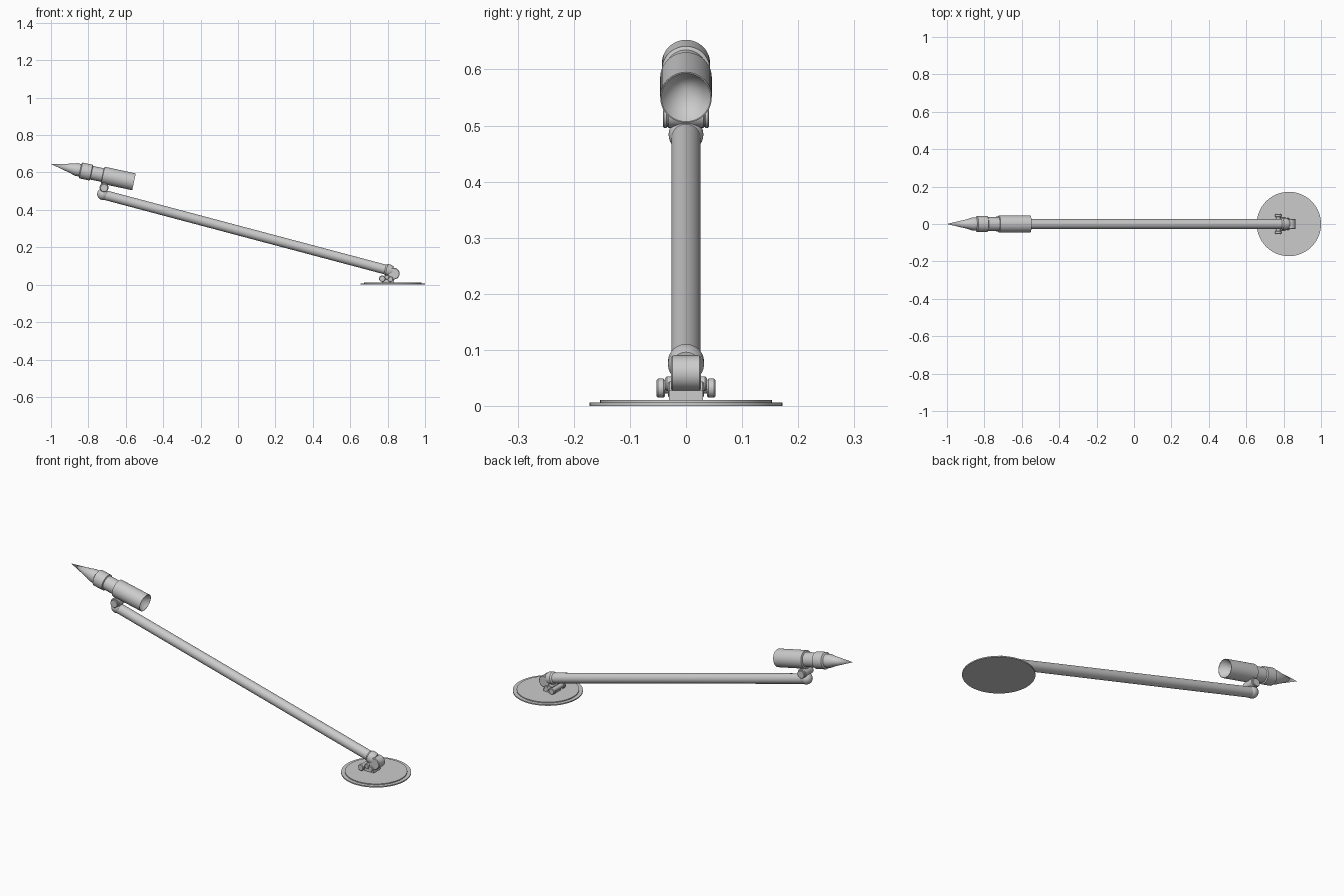
import bpy, bmesh, math
from mathutils import Vector

if "Cube" in bpy.data.objects:
    bpy.data.objects.remove(bpy.data.objects["Cube"])


def lathe(name, profile, origin, direction, seg=48):
    """Revolve (distance along axis, radius) points about an axis."""
    bm = bmesh.new()
    rings = []
    for t, r in profile:
        if r == 0:
            rings.append([bm.verts.new((0, 0, t))])
        else:
            rings.append([bm.verts.new((r * math.cos(2 * math.pi * i / seg),
                                        r * math.sin(2 * math.pi * i / seg), t)) for i in range(seg)])
    for a, b in zip(rings, rings[1:]):
        for i in range(seg):
            j = (i + 1) % seg
            q = [a[i % len(a)], a[j % len(a)], b[j % len(b)], b[i % len(b)]]
            bm.faces.new(list(dict.fromkeys(q)))
    bmesh.ops.recalc_face_normals(bm, faces=bm.faces)
    rot = Vector((0, 0, 1)).rotation_difference(Vector(direction)).to_matrix().to_4x4()
    bm.transform(rot)
    me = bpy.data.meshes.new(name)
    bm.to_mesh(me)
    bm.free()
    ob = bpy.data.objects.new(name, me)
    ob.location = origin
    bpy.context.collection.objects.link(ob)
    bpy.ops.object.select_all(action='DESELECT')
    ob.select_set(True)
    bpy.context.view_layer.objects.active = ob
    bpy.ops.object.shade_smooth_by_angle(angle=math.radians(30))
    return ob


def pin(name, x, z, r, half, y=0, bevel=0.003):
    """Cylinder across the width (along y) with softened rims."""
    return lathe(name, [(-half, 0), (-half, r - bevel), (-half + bevel, r),
                        (half - bevel, r), (half, r - bevel), (half, 0)], (x, y, z), (0, 1, 0), 32)


def ball(name, x, z, r):
    pts = [(-r * math.cos(math.pi * i / 16), r * math.sin(math.pi * i / 16)) for i in range(17)]
    pts[0], pts[-1] = (-r, 0), (r, 0)
    return lathe(name, pts, (x, 0, z), (0, 1, 0), 32)


def box(name, loc, size):
    bpy.ops.mesh.primitive_cube_add(size=1, location=loc)
    ob = bpy.context.object
    ob.name = name
    ob.scale = size
    return ob


# Stepped round base plate
lathe("base_plate", [(0, 0), (0, 0.172), (0.006, 0.172), (0.006, 0.153),
                     (0.011, 0.153), (0.011, 0)], (0.828, 0, 0), (0, 0, 1), 64)

# Base hinge: mounting foot, knuckle and cross pins
box("hinge_foot", (0.802, 0, 0.019), (0.065, 0.06, 0.018))
pin("base_knuckle", 0.833, 0.059, 0.031, 0.027)
pin("rear_pin", 0.815, 0.029, 0.015, 0.032)
pin("front_pin", 0.771, 0.034, 0.012, 0.04)
pin("middle_pin", 0.796, 0.040, 0.013, 0.037)
for s, label in ((-1, "near"), (1, "far")):
    pin("pin_cap_" + label, 0.771, 0.032, 0.017, 0.008, y=s * 0.045)

# Long straight arm with a collar at its foot
low, high = Vector((0.815, 0, 0.074)), Vector((-0.722, 0, 0.482))
length = (high - low).length
axis = (high - low).normalized()
lathe("arm", [(0, 0), (0, 0.026), (length, 0.026), (length, 0)], low, axis)
lathe("arm_collar", [(-0.012, 0), (-0.012, 0.026), (0, 0.032), (0.022, 0.032),
                     (0.03, 0.026), (0.03, 0)], low, axis)

# Upper joint
ball("arm_tip_joint", -0.722, 0.484, 0.031)
pin("head_pivot", -0.716, 0.52, 0.024, 0.034)
for s, label in ((-1, "near"), (1, "far")):
    pin("pivot_cap_" + label, -0.716, 0.517, 0.021, 0.004, y=s * 0.037, bevel=0.002)

# Pointed head: hollow rear barrel, neck, ring, shoulder and spike
lathe("head", [(0.07, 0), (0.0, 0.044), (0.0, 0.046), (0.17, 0.046), (0.172, 0.037),
               (0.232, 0.037), (0.235, 0.043), (0.29, 0.043), (0.295, 0.034),
               (0.318, 0.034), (0.342, 0.026), (0.454, 0)],
      (-0.556, 0, 0.550), (-0.444, 0, 0.095))
